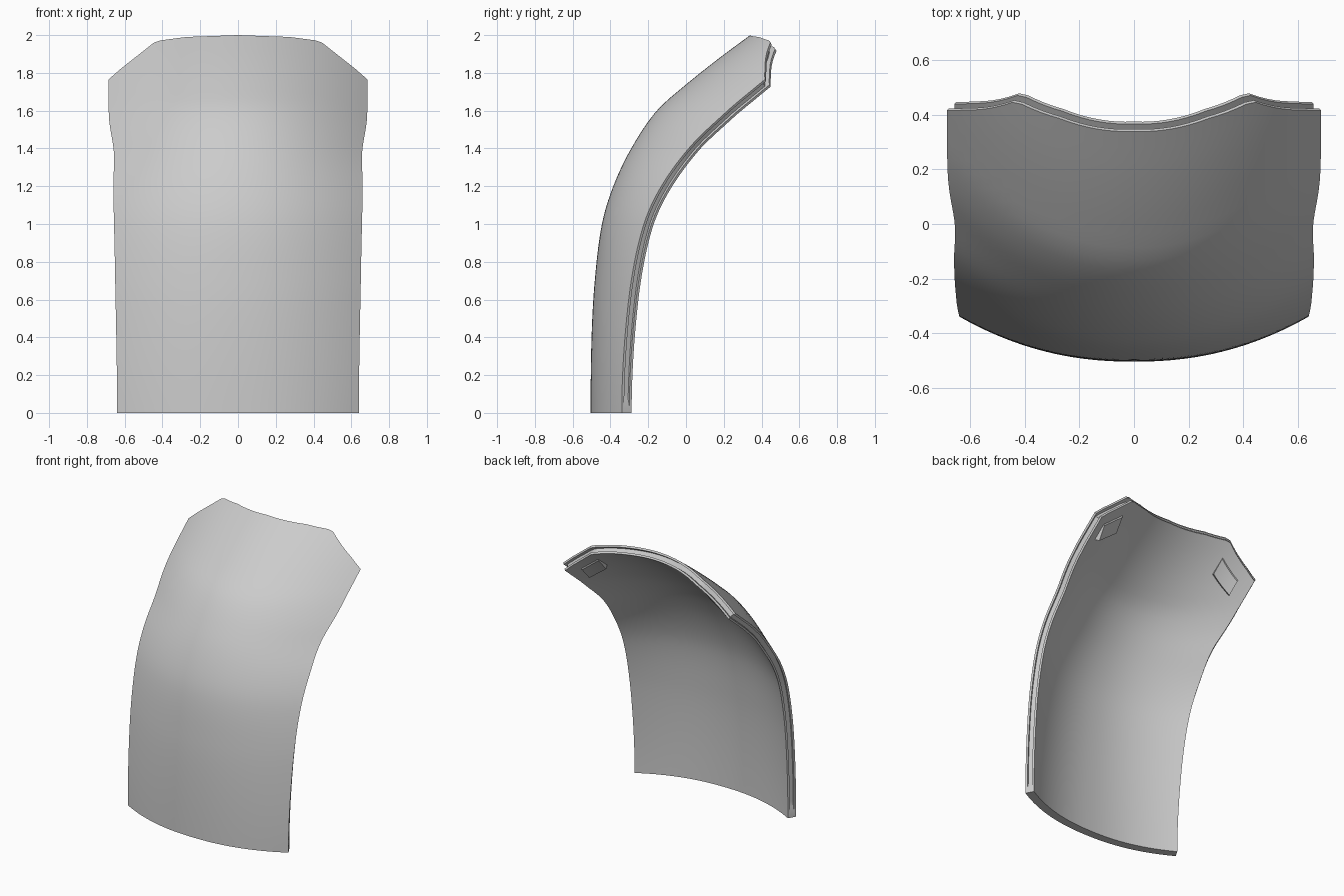
import bpy, bmesh, math
from mathutils import Vector

old = bpy.data.objects.get("Cube")
if old:
    bpy.data.objects.remove(old, do_unlink=True)

THICK = 0.06
COLS, ROWS = 40, 48

# Key curves of the panel as (parameter, value) pairs
CENTRE = [(0, -.505), (.4, -.5), (.7, -.483), (1, -.445), (1.2, -.385), (1.4, -.29),
          (1.6, -.155), (1.73, -.01), (1.87, .165), (2, .34)]
BOW = [(0, .165), (.65, .19), (.94, .215), (1.18, .25), (1.42, .31), (1.6, .375), (1.75, .385), (2, .38)]
WIDTH = [(0, .64), (.8, .652), (1.2, .66), (1.38, .657), (1.53, .68), (1.62, .685), (2, .685)]
TOP = [(0, 2), (.4, 1.99), (.6, 1.972), (.65, 1.96), (.9, 1.825), (1, 1.765)]


def interp(keys, t, smooth=True):
    """Cubic (or straight) interpolation through the key points."""
    n = len(keys)
    i = max(k for k in range(n - 1) if k == 0 or keys[k][0] <= t)
    (t0, a), (t1, b) = keys[i], keys[i + 1]
    h = t1 - t0
    s = (t - t0) / h
    if not smooth:
        return a + (b - a) * s

    def slope(k):
        p, q = keys[max(k - 1, 0)], keys[min(k + 1, n - 1)]
        return (q[1] - p[1]) / (q[0] - p[0])
    m0 = 0 if i == 0 else slope(i)
    m1 = slope(i + 1)
    return ((2*s**3 - 3*s**2 + 1) * a + (s**3 - 2*s**2 + s) * h * m0
            + (3*s**2 - 2*s**3) * b + (s**3 - s**2) * h * m1)


def skin(u, v):
    """Front surface: u runs across, v runs from the foot to the top edge."""
    z = v * interp(TOP, min(abs(u), 1), False)
    power = 2.2 - 0.1 * z
    y = interp(CENTRE, z) + interp(BOW, z) * abs(u) ** power
    return Vector((u * interp(WIDTH, z), y, z))


def shell(u, v, depth):
    """Point below the front surface, measured along its normal."""
    e = 0.004
    across = skin(min(u + e, 1), v) - skin(max(u - e, -1), v)
    along = skin(u, min(v + e, 1)) - skin(u, max(v - e, 0))
    p = skin(u, v) - across.cross(along).normalized() * depth
    if v == 0:
        p.z = 0
    return p


def finish(name, bm, mat):
    bmesh.ops.remove_doubles(bm, verts=bm.verts, dist=1e-5)
    bmesh.ops.recalc_face_normals(bm, faces=bm.faces)
    mesh = bpy.data.meshes.new(name)
    bm.to_mesh(mesh)
    bm.free()
    mesh.materials.append(mat)
    ob = bpy.data.objects.new(name, mesh)
    bpy.context.collection.objects.link(ob)
    bpy.ops.object.select_all(action='DESELECT')
    ob.select_set(True)
    bpy.context.view_layer.objects.active = ob
    bpy.ops.object.shade_smooth_by_angle(angle=math.radians(30))
    return ob


grey = bpy.data.materials.new("light grey")
grey.use_nodes = True
colour = (0.6, 0.6, 0.6, 1)
grey.diffuse_color = colour
grey.node_tree.nodes["Principled BSDF"].inputs["Base Color"].default_value = colour

# Curved panel: front and back sheets
bm = bmesh.new()
us = [2 * i / COLS - 1 for i in range(COLS + 1)]
vs = [j / ROWS for j in range(ROWS + 1)]
for depth in (0, THICK):
    grid = [[bm.verts.new(shell(u, v, depth)) for u in us] for v in vs]
    for lo, hi in zip(grid, grid[1:]):
        for i in range(COLS):
            bm.faces.new((lo[i], lo[i + 1], hi[i + 1], hi[i]))

# Rim with a shallow groove along the sides and top, closed at the foot
loop = ([(u, 0) for u in us] + [(1, v) for v in vs[1:]]
        + [(u, 1) for u in us[-2::-1]] + [(-1, v) for v in vs[-2:0:-1]])
steps = [(0, 0), (.014, 0), (.014, 1), (.046, 1), (.046, 0), (THICK, 0)]
rings = []
for depth, inset in steps:
    ring = []
    for u, v in loop:
        k = inset if v > 0.03 else 0
        ring.append(bm.verts.new(shell(u * (1 - .02 * k), v * (1 - .01 * k), depth)))
    rings.append(ring)
for a, b in zip(rings, rings[1:]):
    for i in range(len(loop)):
        j = (i + 1) % len(loop)
        bm.faces.new((a[i], a[j], b[j], b[i]))
finish("curved_panel", bm, grey)

# Wedge lugs behind the two upper corners
for side, name in ((1, "left_corner_lug"), (-1, "right_corner_lug")):
    bm = bmesh.new()
    sections = []
    for i in range(7):
        u = side * (.66 + .22 * i / 6)
        sections.append([bm.verts.new(shell(u, v, d)) for v, d in
                         ((.925, .05), (.93, .092), (.965, .068), (.97, .05))])
    for a, b in zip(sections, sections[1:]):
        for i in range(4):
            j = (i + 1) % 4
            bm.faces.new((a[i], a[j], b[j], b[i]))
    bm.faces.new(sections[0])
    bm.faces.new(sections[-1])
    finish(name, bm, grey)
